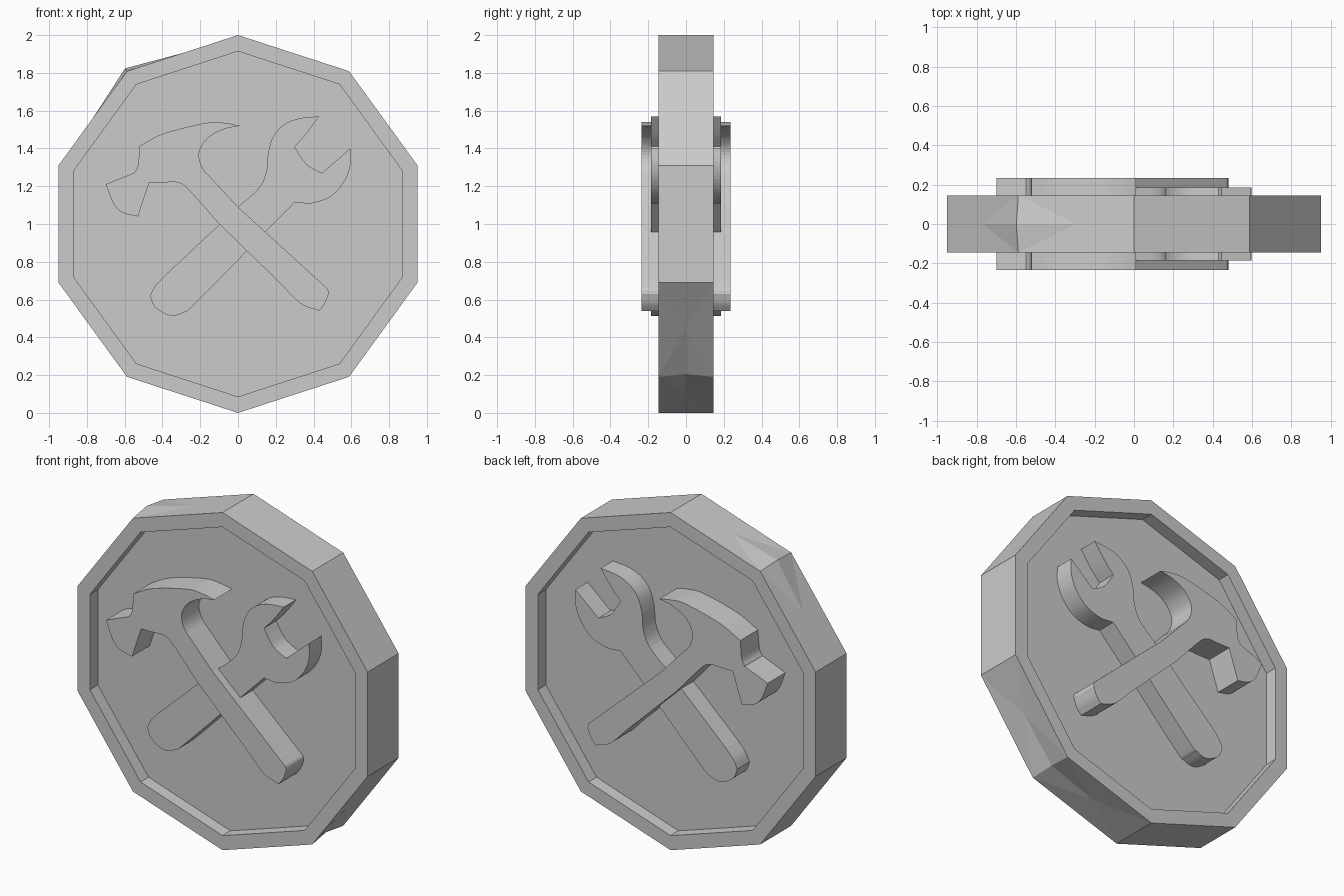
import bpy, bmesh, math
from mathutils import Vector

if "Cube" in bpy.data.objects:
    bpy.data.objects.remove(bpy.data.objects["Cube"], do_unlink=True)

stone = bpy.data.materials.new("plain grey")
stone.use_nodes = True
GREY = (0.6, 0.6, 0.6, 1)
stone.diffuse_color = GREY
stone.node_tree.nodes["Principled BSDF"].inputs["Base Color"].default_value = GREY

SIDES, HALF, FLOOR, INNER = 10, 0.145, 0.07, 0.914


def finish(bm, name):
    bmesh.ops.recalc_face_normals(bm, faces=bm.faces)
    mesh = bpy.data.meshes.new(name)
    bm.to_mesh(mesh)
    bm.free()
    mesh.materials.append(stone)
    obj = bpy.data.objects.new(name, mesh)
    bpy.context.collection.objects.link(obj)
    return obj


def smooth_run(points, steps=5):
    """Smooth curve through the points, without the last one."""
    if len(points) == 2:
        return [Vector(points[0])]
    p = [Vector(q) for q in points]
    p = [p[0] * 2 - p[1]] + p + [p[-1] * 2 - p[-2]]
    out = []
    for a, b, c, d in zip(p, p[1:], p[2:], p[3:]):
        for i in range(steps):
            t = i / steps
            out.append((b * 2 + (c - a) * t + (a * 2 - b * 5 + c * 4 - d) * t**2
                        + (b * 3 - a - c * 3 + d) * t**3) / 2)
    return out


def extrude_outline(name, runs, depth):
    """Closed outline of runs, each ending where the next begins."""
    outline = []
    for run, following in zip(runs, runs[1:] + runs[:1]):
        outline += smooth_run(run + following[:1])
    bm = bmesh.new()
    front = [bm.verts.new((p.x, -depth, p.y)) for p in outline]
    back = [bm.verts.new((p.x, depth, p.y)) for p in outline]
    bm.faces.new(front)
    bm.faces.new(back[::-1])
    for i in range(len(front)):
        bm.faces.new((front[i - 1], front[i], back[i], back[i - 1]))
    return finish(bm, name)


def corner(i, radius=1.0):
    a = math.tau * i / SIDES
    return Vector((radius * math.sin(a), 0, 1 + radius * math.cos(a)))


# Ten-sided medallion with a raised rim on both faces
bm = bmesh.new()


def ring(radius, y):
    return [bm.verts.new(corner(i, radius) + Vector((0, y, 0))) for i in range(SIDES)]


def band(a, b):
    for i in range(SIDES):
        bm.faces.new((a[i - 1], a[i], b[i], b[i - 1]))


outer = {}
for side in (-1, 1):
    outer[side] = ring(1, side * HALF)
    lip = ring(INNER, side * HALF)
    floor = ring(INNER, side * FLOOR)
    band(outer[side], lip)
    band(lip, floor)
    bm.faces.new(floor)

# Outer edge: one corner bulges and the opposite one is dented
worn = {SIDES - 1: (0.018, 0.0), 4: (-0.018, -0.008)}
mids = {i: bm.verts.new(corner(i, 1 + w[0])) for i, w in worn.items()}
f, b = outer[-1], outer[1]
for i in range(SIDES):
    j = (i + 1) % SIDES
    c = i if i in worn else j if j in worn else None
    if c is None:
        bm.faces.new((f[i], f[j], b[j], b[i]))
        continue
    n = j if c == i else i
    apex = bm.verts.new(corner(c).lerp(corner(n), 0.5) * 1)
    apex.co += (apex.co - Vector((0, 0, 1))) * worn[c][1]
    loop = (f[c], mids[c], b[c], b[n], f[n])
    for k in range(len(loop)):
        bm.faces.new((loop[k - 1], loop[k], apex))
finish(bm, "medallion")

# Claw hammer, standing proud on both faces
extrude_outline("hammer", [
    [(.01, 1.52), (-.07, 1.535), (-.17, 1.535), (-.39, 1.48)],
    [(-.52, 1.415), (-.53, 1.31)],
    [(-.55, 1.27)],
    [(-.7, 1.21), (-.66, 1.11), (-.61, 1.06)],
    [(-.53, 1.04)],
    [(-.47, 1.22), (-.39, 1.22), (-.32, 1.22), (-.26, 1.18)],
    [(-.1, 1)],
    [(.22, .69), (.33, .58)],
    [(.43, .54), (.46, .58)],
    [(.48, .63), (.475, .655), (.45, .68)],
    [(.4, .725)],
    [(0, 1.09)],
    [(-.13, 1.23), (-.19, 1.3), (-.205, 1.38), (-.16, 1.455), (-.08, 1.5)],
], 0.235)

# Open-ended wrench, crossing behind the hammer
extrude_outline("wrench", [
    [(.43, 1.57), (.33, 1.56), (.25, 1.53), (.19, 1.47), (.16, 1.38),
     (.15, 1.28), (.11, 1.19)],
    [(0, 1.09)],
    [(-.39, .725), (-.44, .67)],
    [(-.465, .62), (-.44, .56), (-.36, .515), (-.29, .53), (-.23, .575)],
    [(.04, .85)],
    [(.3, 1.115), (.39, 1.11), (.49, 1.145), (.56, 1.22), (.595, 1.31)],
    [(.595, 1.4)],
    [(.445, 1.27), (.37, 1.31), (.33, 1.36)],
    [(.3, 1.41), (.36, 1.475)],
], 0.185)
